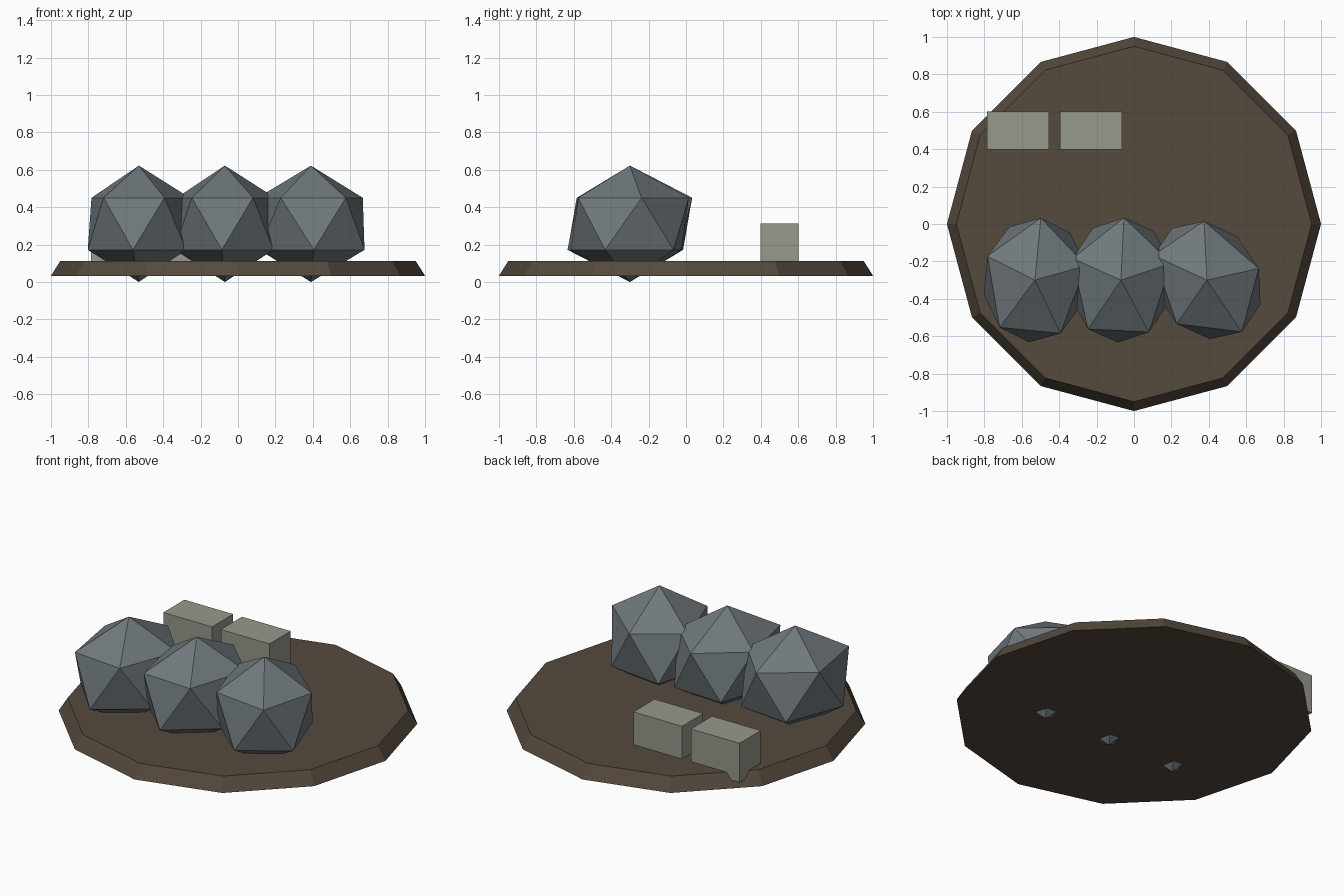
import bpy
from math import radians

cube = bpy.data.objects.get("Cube")
if cube:
    bpy.data.objects.remove(cube, do_unlink=True)


def make_material(name, rgb):
    mat = bpy.data.materials.new(name)
    mat.use_nodes = True
    colour = (*rgb, 1.0)
    mat.diffuse_color = colour
    mat.node_tree.nodes["Principled BSDF"].inputs["Base Color"].default_value = colour
    return mat


soil = make_material("dark_brown_soil", (0.089, 0.067, 0.047))
stone = make_material("blue_grey_stone", (0.162, 0.191, 0.205))
block = make_material("pale_grey_block", (0.305, 0.319, 0.262))


def finish(name, mat):
    obj = bpy.context.object
    obj.name = name
    obj.data.materials.append(mat)
    return obj


# Twelve-sided ground slab with a sloping rim
bpy.ops.mesh.primitive_cone_add(vertices=12, radius1=1.0, radius2=0.95,
                                depth=0.08, location=(0, 0, 0.073))
finish("ground_disc", soil)

# Row of boulders, each stretched along one axis and turned
for i, (x, turn) in enumerate([(-0.53, 84.5), (-0.07, 87.2), (0.39, -56)]):
    bpy.ops.mesh.primitive_ico_sphere_add(subdivisions=1, radius=0.311,
                                          location=(x, -0.3, 0.311),
                                          rotation=(0, 0, radians(turn)))
    boulder = finish(f"boulder_{i + 1}", stone)
    boulder.scale.x = 1.2

# Two rectangular blocks behind, sunk into the ground
for i, x in enumerate((-0.62, -0.23)):
    bpy.ops.mesh.primitive_cube_add(size=1, location=(x, 0.5, 0.193))
    box = finish(f"stone_block_{i + 1}", block)
    box.scale = (0.33, 0.205, 0.24)
